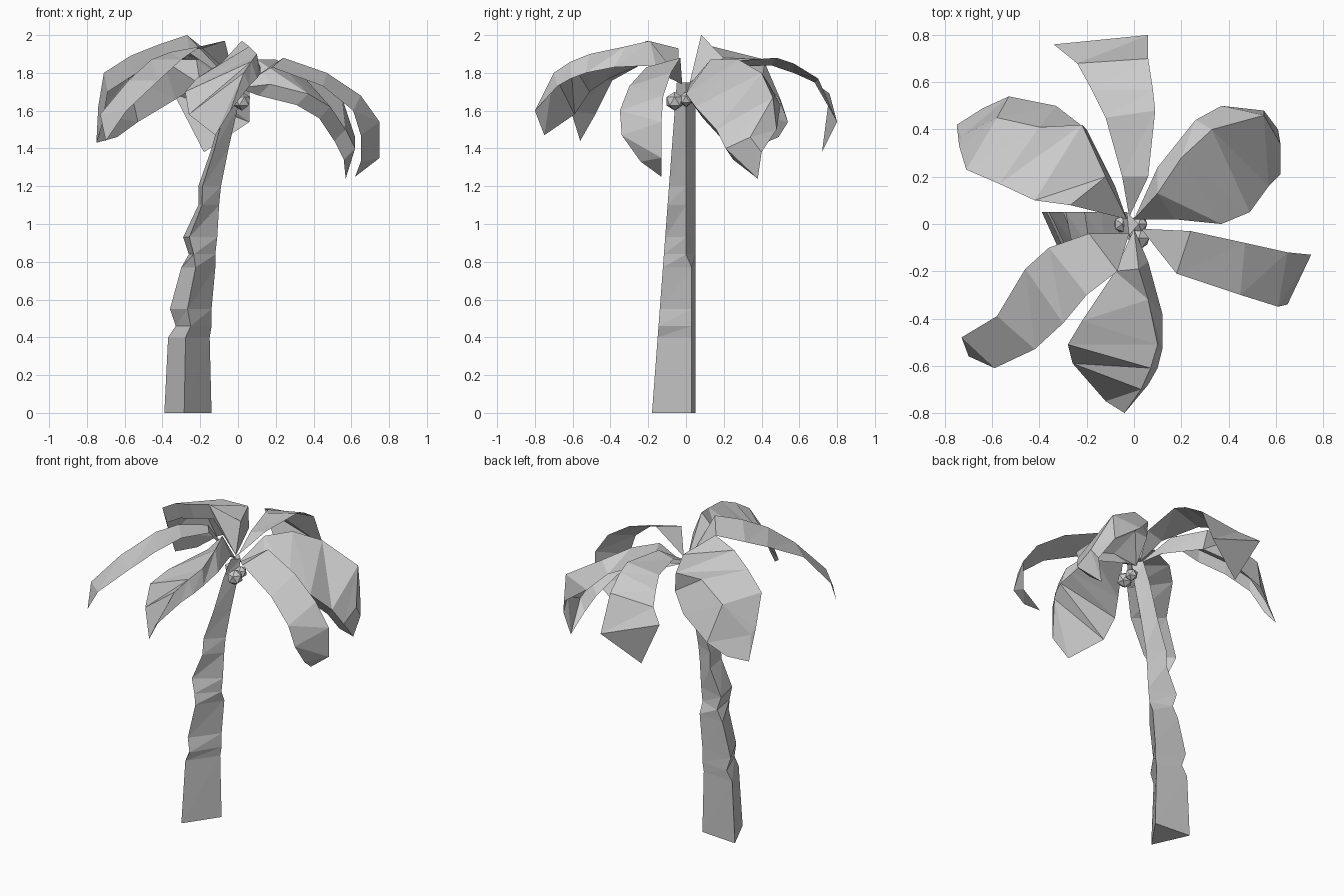
import bpy
import bmesh
from mathutils import Vector

default_cube = bpy.data.objects.get("Cube")
if default_cube:
    bpy.data.objects.remove(default_cube, do_unlink=True)

# Single plain material shared by every part
grey = bpy.data.materials.new("plain grey")
grey.use_nodes = True
colour = (0.6, 0.6, 0.6, 1)
grey.diffuse_color = colour
grey.node_tree.nodes["Principled BSDF"].inputs["Base Color"].default_value = colour


def finish_part(name, bm):
    """Turn a bmesh into a flat shaded object with the shared material."""
    mesh = bpy.data.meshes.new(name)
    bm.to_mesh(mesh)
    bm.free()
    mesh.materials.append(grey)
    part = bpy.data.objects.new(name, mesh)
    bpy.context.collection.objects.link(part)
    return part


def skin_between(bm, first_row, second_row):
    """Bridge two equally long rows of vertices with triangles."""
    for i in range(len(first_row) - 1):
        a, b = first_row[i], first_row[i + 1]
        c, d = second_row[i + 1], second_row[i]
        bm.faces.new((a, b, c))
        bm.faces.new((a, c, d))


def shifted(edge, offset):
    """Copy an edge path sideways to make a curled lip."""
    return [Vector(point) + Vector(offset) for point in edge]


def make_frond(name, crown, tip, *edges):
    """Stretch a leaf sheet across edge paths that meet at crown and tip."""
    bm = bmesh.new()
    paths = [[crown, *edge, tip] for edge in edges]
    rows = [[bm.verts.new(point) for point in row] for row in zip(*paths)]
    for first_row, second_row in zip(rows, rows[1:]):
        skin_between(bm, first_row, second_row)
    bmesh.ops.remove_doubles(bm, verts=bm.verts, dist=0.001)
    bmesh.ops.recalc_face_normals(bm, faces=bm.faces)
    # Sheets face the sky
    if sum(face.normal.z * face.calc_area() for face in bm.faces) < 0:
        bmesh.ops.reverse_faces(bm, faces=bm.faces)
    return finish_part(name, bm)


def make_trunk(name, rings):
    """Loft three sided rings given as height, left limit and right limit."""
    bm = bmesh.new()
    rows = []
    back = 0.05
    for height, left, right in rings:
        # The front ridge recedes with height and the upper half is twisted
        twisted = height > 0.8
        front = 0.075 * height - 0.18
        ridge = left + (right - left) * (0.18 if twisted else 0.42)
        right_depth = 0 if twisted else 0.03
        corners = ((left, back, height), (ridge, front, height),
                   (right, right_depth, height))
        rows.append([bm.verts.new(corner) for corner in corners])
    for first_row, second_row in zip(rows, rows[1:]):
        skin_between(bm, first_row + first_row[:1], second_row + second_row[:1])
    bm.faces.new(rows[0])
    bm.faces.new(rows[-1])
    bmesh.ops.recalc_face_normals(bm, faces=bm.faces)
    return finish_part(name, bm)


def make_coconut(name, centre, radius):
    """Low poly nut hanging under the crown."""
    bm = bmesh.new()
    bmesh.ops.create_icosphere(bm, subdivisions=1, radius=radius)
    bmesh.ops.translate(bm, verts=bm.verts, vec=Vector(centre))
    return finish_part(name, bm)


# Leaning knotted trunk
make_trunk("trunk", [
    (0, -.39, -.14), (.4, -.37, -.15), (.46, -.33, -.14), (.55, -.36, -.14),
    (.77, -.3, -.12), (.84, -.26, -.12), (.93, -.29, -.11), (1.1, -.21, -.1),
    (1.2, -.21, -.09), (1.4, -.14, -.05), (1.62, -.08, 0), (1.75, -.03, .02),
])

# Narrow fronds: two edges each
left_frond_lower_edge = [
    (.18, -.21, 1.83), (.45, -.3, 1.73), (.61, -.35, 1.6),
    (.65, -.34, 1.47), (.65, -.24, 1.33)]
left_frond_upper_edge = [
    (.24, -.03, 1.88), (.47, -.08, 1.8), (.65, -.12, 1.68),
    (.75, -.13, 1.54), (.75, -.13, 1.35)]
make_frond("left_frond", (.03, -.02, 1.74), (.62, -.13, 1.25),
           left_frond_lower_edge, left_frond_upper_edge)

front_right_frond_outer_edge = [
    (-.19, -.04, 1.93), (-.36, -.1, 1.91), (-.46, -.19, 1.87),
    (-.58, -.39, 1.76), (-.73, -.48, 1.58)]
front_right_frond_inner_edge = [
    (-.07, -.2, 1.97), (-.2, -.3, 1.94), (-.3, -.42, 1.87),
    (-.42, -.53, 1.76), (-.59, -.61, 1.6)]
make_frond("front_right_frond", (-.02, -.04, 1.77), (-.7, -.56, 1.44),
           front_right_frond_outer_edge, front_right_frond_inner_edge)

back_frond_right_edge = [
    (-.05, .2, 1.83), (-.12, .45, 1.84), (-.18, .57, 1.8),
    (-.24, .68, 1.75), (-.34, .76, 1.69)]
back_frond_left_edge = [
    (.06, .2, 1.86), (.09, .48, 1.88), (.08, .57, 1.85),
    (.06, .7, 1.77), (.06, .8, 1.54)]
make_frond("back_frond", (-.02, .03, 1.75), (-.18, .72, 1.38),
           back_frond_right_edge, back_frond_left_edge)

# Broad fronds: outer edge, ridge, inner edge and sometimes a curled lip
back_left_frond_outer_edge = [
    (.1, .24, 1.78), (.26, .44, 1.74), (.37, .5, 1.63),
    (.55, .48, 1.5), (.61, .4, 1.38)]
back_left_frond_ridge = [
    (.1, .13, 1.87), (.2, .28, 1.87), (.33, .4, 1.8),
    (.55, .46, 1.67), (.62, .34, 1.46)]
back_left_frond_inner_edge = [
    (.17, .02, 1.74), (.37, 0, 1.69), (.49, .05, 1.62),
    (.57, .16, 1.5), (.62, .21, 1.4)]
make_frond("back_left_frond", (0, .02, 1.72), (.57, .38, 1.24),
           back_left_frond_outer_edge, back_left_frond_ridge,
           back_left_frond_inner_edge,
           shifted(back_left_frond_inner_edge, (-.06, .04, -.06)))

front_frond_outer_edge = [
    (-.08, -.2, 1.86), (-.22, -.41, 1.77), (-.28, -.51, 1.7),
    (-.26, -.59, 1.58), (-.12, -.75, 1.47)]
front_frond_ridge = [
    (.02, -.19, 1.97), (.06, -.32, 1.94), (.1, -.51, 1.9),
    (.07, -.61, 1.86), (.03, -.7, 1.8)]
front_frond_inner_edge = [
    (.06, -.16, 1.84), (.12, -.38, 1.83), (.12, -.53, 1.8),
    (.1, -.61, 1.77), (.06, -.68, 1.73)]
make_frond("front_frond", (0, -.02, 1.75), (-.04, -.8, 1.6),
           front_frond_outer_edge, front_frond_ridge, front_frond_inner_edge)

back_right_frond_outer_edge = [
    (-.08, .16, 1.77), (-.2, .4, 1.74), (-.33, .5, 1.66),
    (-.53, .54, 1.54), (-.64, .49, 1.46)]
back_right_frond_ridge = [
    (-.12, .2, 1.88), (-.22, .42, 1.87), (-.4, .41, 1.87),
    (-.58, .45, 1.77), (-.73, .37, 1.58)]
back_right_frond_inner_edge = [
    (-.27, .08, 2), (-.42, .1, 1.95), (-.57, .17, 1.89),
    (-.71, .23, 1.8), (-.74, .33, 1.62)]
make_frond("back_right_frond", (-.03, .02, 1.75), (-.75, .42, 1.43),
           back_right_frond_outer_edge, back_right_frond_ridge,
           back_right_frond_inner_edge,
           shifted(back_right_frond_inner_edge, (.02, .02, -.1)))

# Nuts clustered below the crown
make_coconut("front_coconut", (.02, -.06, 1.65), .05)
make_coconut("left_coconut", (.02, 0, 1.66), .04)
make_coconut("right_coconut", (-.05, 0, 1.67), .04)
